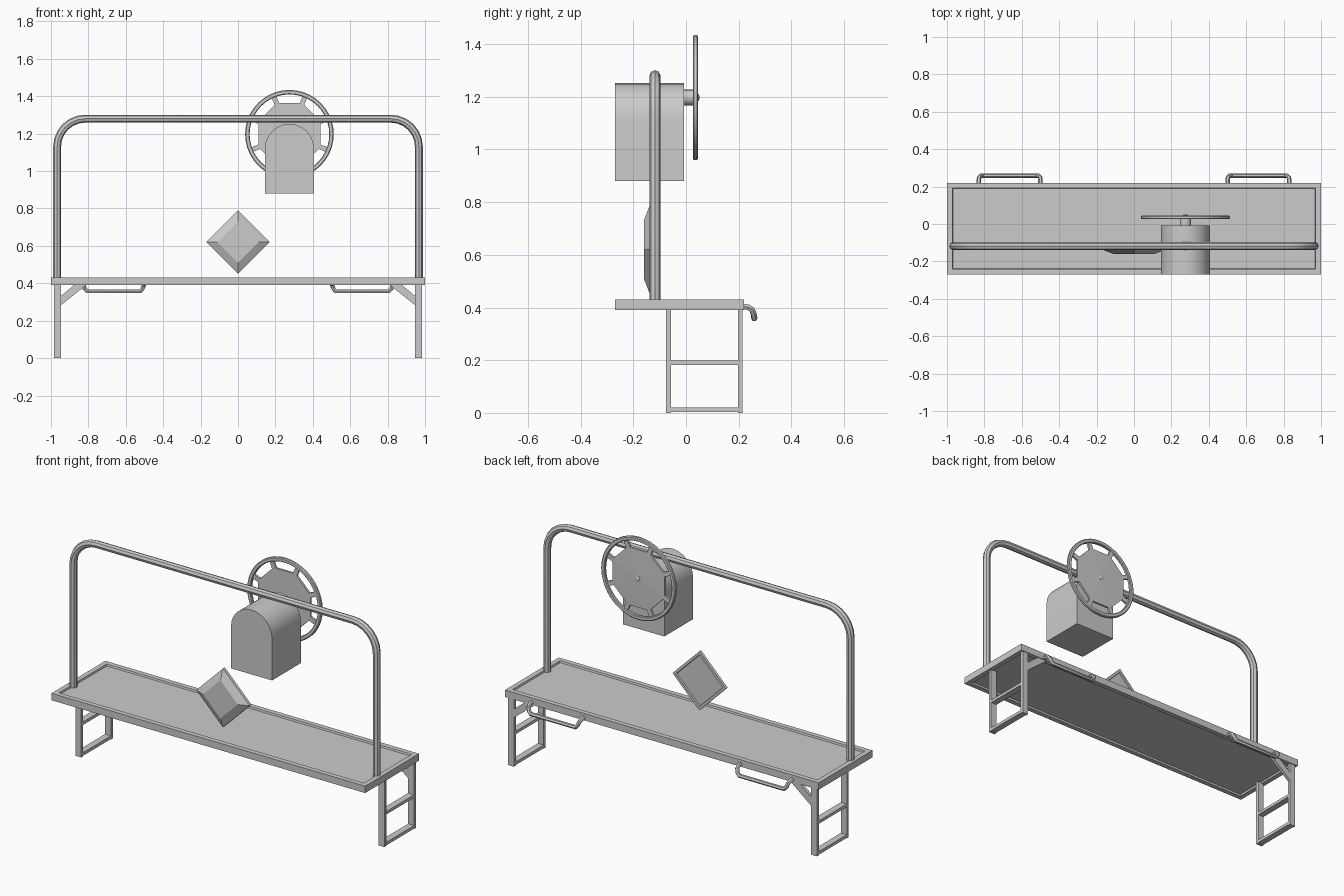
import bpy, bmesh
from math import pi, sin, cos
from mathutils import Matrix

if "Cube" in bpy.data.objects:
    bpy.data.objects.remove(bpy.data.objects["Cube"])


def finish(name, bm, smooth=False):
    bmesh.ops.recalc_face_normals(bm, faces=bm.faces)
    me = bpy.data.meshes.new(name)
    bm.to_mesh(me)
    bm.free()
    ob = bpy.data.objects.new(name, me)
    bpy.context.collection.objects.link(ob)
    if smooth:
        shade(ob)
    return ob


def shade(ob):
    bpy.ops.object.select_all(action='DESELECT')
    ob.select_set(True)
    bpy.context.view_layer.objects.active = ob
    bpy.ops.object.shade_smooth_by_angle(angle=0.6)


def box(bm, x0, x1, y0, y1, z0, z1):
    m = Matrix.Translation(((x0 + x1) / 2, (y0 + y1) / 2, (z0 + z1) / 2)) @ \
        Matrix.Diagonal((x1 - x0, y1 - y0, z1 - z0, 1))
    return bmesh.ops.create_cube(bm, size=1, matrix=m)


def prism(bm, pts, y0, y1):
    # closed x-z outline extruded along y
    a = [bm.verts.new((x, y0, z)) for x, z in pts]
    b = [bm.verts.new((x, y1, z)) for x, z in pts]
    n = len(pts)
    bm.faces.new(a)
    bm.faces.new(b[::-1])
    for i in range(n):
        bm.faces.new((a[i], a[(i + 1) % n], b[(i + 1) % n], b[i]))


def tube(name, pts, r, res):
    cu = bpy.data.curves.new(name, 'CURVE')
    cu.dimensions = '3D'
    cu.bevel_depth, cu.bevel_resolution, cu.use_fill_caps = r, res, True
    sp = cu.splines.new('POLY')
    sp.points.add(len(pts) - 1)
    for p, co in zip(sp.points, pts):
        p.co = (*co, 1)
    ob = bpy.data.objects.new(name, cu)
    bpy.context.collection.objects.link(ob)
    bpy.ops.object.select_all(action='DESELECT')
    ob.select_set(True)
    bpy.context.view_layer.objects.active = ob
    bpy.ops.object.convert(target='MESH')
    shade(bpy.context.view_layer.objects.active)


def lathe(bm, cx, cz, profile, n, closed=False, phase=0.0):
    # revolve (radius, y) points around a y-parallel axis
    rings = []
    for r, y in profile:
        rings.append([bm.verts.new((cx + r * cos(phase + 2 * pi * i / n), y,
                                    cz + r * sin(phase + 2 * pi * i / n))) for i in range(n)])
    pairs = list(zip(rings, rings[1:]))
    if closed:
        pairs.append((rings[-1], rings[0]))
    else:
        bm.faces.new(rings[0])
        bm.faces.new(rings[-1])
    for a, b in pairs:
        for i in range(n):
            j = (i + 1) % n
            bm.faces.new((a[i], a[j], b[j], b[i]))


# tabletop with sunken panels above and below
bm = bmesh.new()
box(bm, -1, 1, -0.27, 0.22, 0.39, 0.43)
bm.normal_update()
for f in [f for f in bm.faces if abs(f.normal.z) > 0.9]:
    bmesh.ops.inset_region(bm, faces=[f], thickness=0.04)
    bmesh.ops.inset_region(bm, faces=[f], thickness=0.004, depth=-0.01)
finish("tabletop", bm)

for s, side in ((-1, "left"), (1, "right")):
    # ladder-shaped end leg
    bm = bmesh.new()
    xa, xb = sorted((s * 0.947, s * 0.985))
    box(bm, xa, xb, -0.075, -0.057, 0, 0.395)
    box(bm, xa, xb, 0.197, 0.215, 0, 0.395)
    box(bm, xa, xb, -0.06, 0.2, 0.003, 0.021)
    box(bm, xa, xb, -0.06, 0.2, 0.181, 0.198)
    finish(side + "_leg", bm)
    # diagonal brace on the rear post
    bm = bmesh.new()
    prism(bm, [(s * 0.95, 0.28), (s * 0.95, 0.33), (s * 0.875, 0.392), (s * 0.81, 0.392)], 0.197, 0.215)
    finish(side + "_brace", bm)
    # rear pull handle
    drop = [(0.21, 0.405, 0.0), (0.235, 0.402, 0.0), (0.251, 0.392, 0.003), (0.258, 0.372, 0.01), (0.259, 0.358, 0.022)]
    path = [(s * (0.5 + d), y, z) for y, z, d in drop]
    path += [(s * (0.83 - d), y, z) for y, z, d in reversed(drop)]
    tube(side + "_handle", path, 0.012, 1)

# tall bent rail
R, W, H = 0.15, 0.967, 1.28
path = [(-W, -0.118, 0.42)]
for cx, start in ((-W + R, pi), (W - R, pi / 2)):
    for i in range(7):
        a = start - i * pi / 12
        path.append((cx + R * cos(a), -0.118, H - R + R * sin(a)))
path.append((W, -0.118, 0.42))
tube("bent_rail", path, 0.021, 2)

# arched motor housing
cx, r = 0.275, 0.131
bm = bmesh.new()
arch = [(cx + r * cos(i * pi / 12), 1.121 + r * sin(i * pi / 12)) for i in range(13)]
prism(bm, [(cx - r, 0.88), (cx + r, 0.88)] + arch, -0.27, -0.008)
finish("motor_housing", bm, True)

# wheel: shaft, dished octagon, rim and spokes
cz = 1.197
bm = bmesh.new()
lathe(bm, cx, cz, [(0.03, -0.02), (0.03, 0.035)], 16)
finish("wheel_shaft", bm, True)
bm = bmesh.new()
lathe(bm, cx, cz, [(0.18, 0.029), (0.18, 0.041), (0.02, 0.045)], 8, phase=pi / 8)
finish("wheel_disc", bm)
bm = bmesh.new()
lathe(bm, cx, cz, [(0.014, 0.04), (0.014, 0.047), (0.006, 0.052)], 10)
finish("wheel_cap", bm, True)
bm = bmesh.new()
lathe(bm, cx, cz, [(0.237, 0.03), (0.237, 0.041), (0.232, 0.045), (0.217, 0.045),
                   (0.213, 0.041), (0.213, 0.03), (0.217, 0.026), (0.232, 0.026)], 40, True)
finish("wheel_rim", bm, True)
bm = bmesh.new()
for i in range(8):
    made = box(bm, 0.16, 0.222, 0.029, 0.041, -0.013, 0.013)
    bmesh.ops.rotate(bm, verts=made["verts"], matrix=Matrix.Rotation(pi / 8 + i * pi / 4, 3, 'Y'))
bmesh.ops.translate(bm, verts=bm.verts, vec=(cx, 0, cz))
finish("wheel_spokes", bm)

# diamond pad with bevelled front and recessed back
bm = bmesh.new()
lathe(bm, 0, 0.62, [(0.11, -0.16), (0.17, -0.137), (0.17, -0.12), (0.15, -0.12), (0.147, -0.128)], 4)
finish("diamond_pad", bm)
